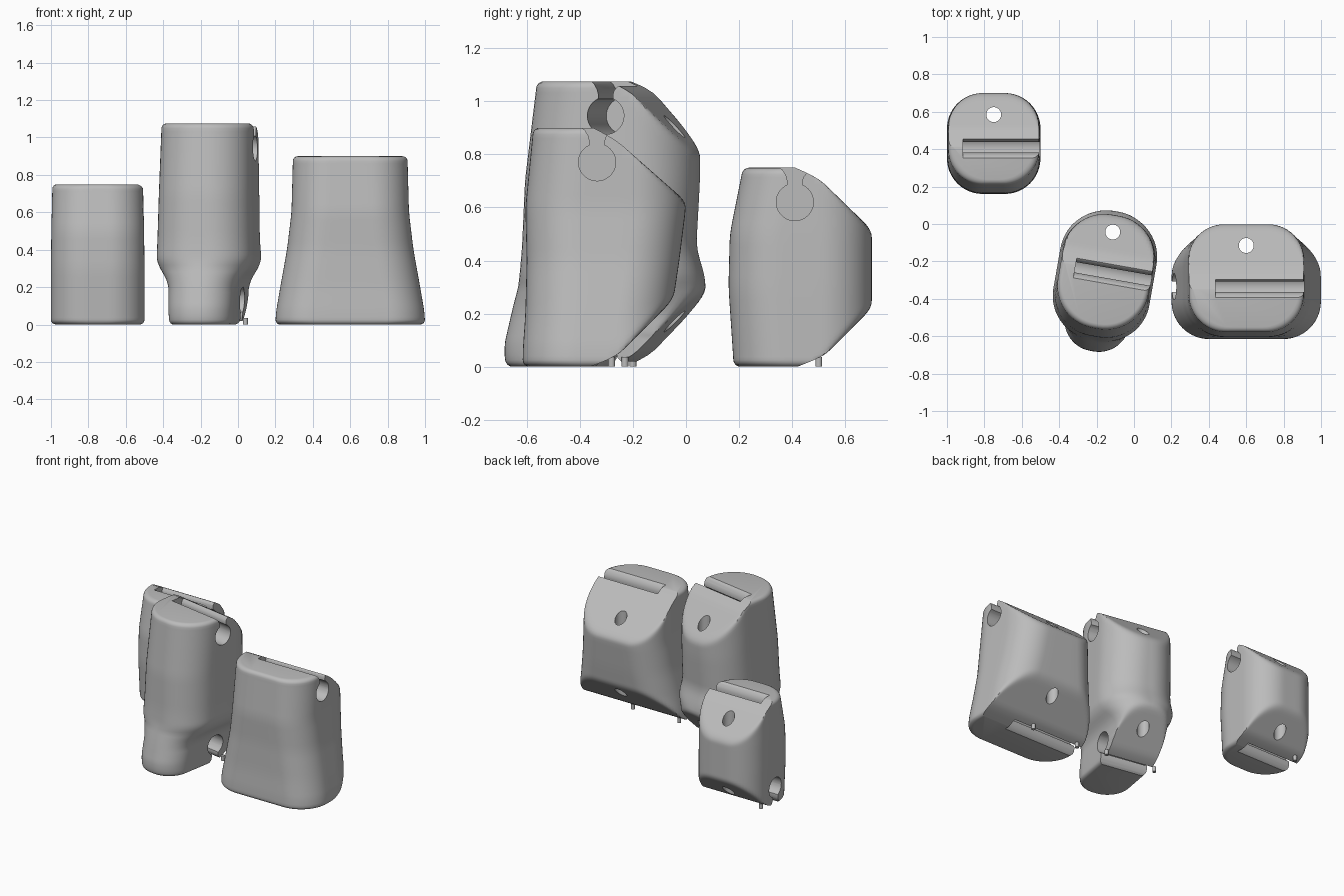
import bpy, bmesh
from math import sin, cos, pi, sqrt, radians
from mathutils import Matrix

if "Cube" in bpy.data.objects:
    bpy.data.objects.remove(bpy.data.objects["Cube"], do_unlink=True)

grey = bpy.data.materials.new("plain grey")
grey.use_nodes = True
grey.diffuse_color = (0.5, 0.5, 0.5, 1)
grey.node_tree.nodes["Principled BSDF"].inputs["Base Color"].default_value = (0.5, 0.5, 0.5, 1)


def make_object(name, bm):
    bmesh.ops.recalc_face_normals(bm, faces=bm.faces)
    mesh = bpy.data.meshes.new(name)
    bm.to_mesh(mesh)
    bm.free()
    mesh.materials.append(grey)
    obj = bpy.data.objects.new(name, mesh)
    bpy.context.collection.objects.link(obj)
    return obj


def interp(rows, z):
    """Values of a (z, half width, front, back) table at height z."""
    if z <= rows[0][0]:
        return rows[0][1:]
    for a, b in zip(rows, rows[1:]):
        if z <= b[0]:
            t = (z - a[0]) / (b[0] - a[0])
            return [u + (v - u) * t for u, v in zip(a[1:], b[1:])]
    return rows[-1][1:]


def soft_min(a, b, k=0.03):
    h = max(k - abs(a - b), 0) / k
    return min(a, b) - h * h * k / 4


def line(p, q):
    """Depth limit y(z) along the straight line p-q."""
    slope = (q[0] - p[0]) / (q[1] - p[1])
    return lambda z: p[0] + (z - p[1]) * slope


def section(hw, front, back, radius, count=72):
    """Rounded rectangle outline."""
    r = min(radius, hw - 0.01, (back - front) / 2 - 0.01)
    mid, hd = (front + back) / 2, (back - front) / 2
    pts = []
    per = count // 4
    for c, (sx, sy) in enumerate([(1, 1), (-1, 1), (-1, -1), (1, -1)]):
        cx, cy = sx * (hw - r), mid + sy * (hd - r)
        for i in range(per - 3):
            a = (c + i / (per - 4)) * pi / 2
            pts.append((cx + r * cos(a), cy + r * sin(a)))
        # extra points along the straight side that follows
        nx, ny = [(-1, 1), (-1, -1), (1, -1), (1, 1)][c]
        ex, ey = nx * (hw - r), mid + ny * (hd - r)
        a = (c + 1) * pi / 2
        for t in (0.25, 0.5, 0.75):
            pts.append((cx + (ex - cx) * t + r * cos(a), cy + (ey - cy) * t + r * sin(a)))
    return pts


def loft_body(name, rows, radius, upper, lower):
    """Loft of rounded sections, its back cut by sloped planes with soft edges."""
    top, edge = rows[-1][0], 0.025
    limits = [line(*pair) for pts in (upper, lower) for pair in zip(pts, pts[1:])]
    ends = [edge * (1 - cos(i * pi / 8)) for i in range(4)]
    n = 56
    heights = ends + [edge + (top - 2 * edge) * i / n for i in range(n + 1)] + [top - e for e in reversed(ends)]
    bm = bmesh.new()
    rings = []
    for z in heights:
        near = [interp(rows, z + d) for d in (-0.03, 0, 0.03)]
        hw, front, back = [sum(v) / 3 for v in zip(*near)]
        d = max(edge - min(z, top - z), 0)
        e = edge - sqrt(edge * edge - d * d)
        cap = limits[0](z)
        for lim in limits[1:]:
            cap = soft_min(cap, lim(z))
        rings.append([bm.verts.new((x, soft_min(y, cap), z))
                      for x, y in section(hw - e, front + e, back - e, radius)])
    for a, b in zip(rings, rings[1:]):
        for i in range(len(a)):
            j = (i + 1) % len(a)
            bm.faces.new((a[i], a[j], b[j], b[i]))
    bm.faces.new(rings[0][::-1])
    bm.faces.new(rings[-1])
    return make_object(name, bm)


def keyhole(center, flip, x0, x1):
    """Cutter for a hinge channel: round bore with a flared mouth."""
    r, gap = 0.07, radians(24)
    pts = [(-0.06, 0.3), (-0.06, 0.132), (-0.045, 0.12), (-0.033, 0.1), (-0.028, 0.08)]
    for i in range(33):
        a = pi / 2 + gap + (2 * pi - 2 * gap) * i / 32
        pts.append((r * cos(a), r * sin(a)))
    pts += [(0.028, 0.08), (0.032, 0.095), (0.045, 0.11), (0.06, 0.12), (0.06, 0.3)]
    bm = bmesh.new()
    rings = [[bm.verts.new((x, center[0] + y, center[1] + flip * z)) for y, z in pts] for x in (x0, x1)]
    for i in range(len(pts)):
        j = (i + 1) % len(pts)
        bm.faces.new((rings[0][i], rings[0][j], rings[1][j], rings[1][i]))
    bm.faces.new(rings[0][::-1])
    bm.faces.new(rings[1])
    return make_object("channel_cutter", bm)


def cylinder(name, x, y, z, radius, depth):
    bm = bmesh.new()
    bmesh.ops.create_cone(bm, cap_ends=True, segments=24, radius1=radius, radius2=radius,
                          depth=depth, matrix=Matrix.Translation((x, y, z)))
    return make_object(name, bm)


def smooth(obj, angle=35):
    bpy.ops.object.select_all(action='DESELECT')
    obj.select_set(True)
    bpy.context.view_layer.objects.active = obj
    bpy.ops.object.shade_smooth_by_angle(angle=radians(angle))


def segment(name, place, turn, rows, radius, upper, lower, hinge_y, bore_y, through=False):
    """Hollowed finger segment with two hinge channels and a cord bore."""
    body = loft_body(name, rows, radius, upper, lower)
    top = rows[-1][0]
    cutters = [keyhole((hinge_y, top - 0.13), 1, -0.165, 1),
               keyhole((hinge_y, 0.13), -1, -1, 1 if through else 0.165),
               cylinder("bore_cutter", 0, bore_y, top / 2, 0.04, top * 2)]
    bpy.context.view_layer.objects.active = body
    for cutter in cutters:
        cutter.hide_render = True
        mod = body.modifiers.new("cut", 'BOOLEAN')
        mod.operation, mod.solver, mod.object = 'DIFFERENCE', 'EXACT', cutter
        bpy.ops.object.modifier_apply(modifier=mod.name)
        bpy.data.objects.remove(cutter, do_unlink=True)
    smooth(body)
    body.location = (place[0], place[1], 0)
    body.rotation_euler.z = radians(turn)


# Short fingertip segment
segment("short_segment", (-0.75, 0.43), 0,
        [(0, 0.25, -0.25, 0.27), (0.3, 0.25, -0.27, 0.27), (0.5, 0.248, -0.265, 0.27), (0.75, 0.242, -0.215, 0.265)],
        0.19, [(-0.03, 0.755), (0.07, 0.71), (0.255, 0.53)], [(-0.01, 0), (0.09, 0.04), (0.27, 0.22)],
        -0.02, 0.155)

# Tall segment with a narrow knuckle at the foot
segment("tall_segment", (-0.15, -0.25), -10,
        [(0, 0.17, -0.43, 0.33), (0.07, 0.175, -0.44, 0.33), (0.22, 0.18, -0.405, 0.335), (0.33, 0.262, -0.375, 0.32),
         (0.45, 0.258, -0.365, 0.285), (0.7, 0.252, -0.355, 0.3), (1.075, 0.245, -0.31, 0.305)],
        0.23, [(-0.01, 1.08), (0.08, 1.04), (0.3, 0.81)], [(-0.01, 0), (0.08, 0.04), (0.3, 0.26)],
        -0.01, 0.21, True)

# Wide segment with a flared base
segment("wide_segment", (0.6, -0.3), 0,
        [(0, 0.4, -0.315, 0.245), (0.06, 0.398, -0.315, 0.245), (0.2, 0.374, -0.305, 0.245), (0.4, 0.338, -0.3, 0.275),
         (0.6, 0.314, -0.305, 0.3), (0.9, 0.306, -0.275, 0.3)],
        0.2, [(-0.06, 0.905), (0.03, 0.86), (0.28, 0.64)], [(-0.06, 0), (0.04, 0.04), (0.24, 0.24)],
        -0.035, 0.185)

# Small support pegs under the lower lips
for i, (x, y) in enumerate([(-0.95, 0.5), (-0.34, -0.2), (0.04, -0.23), (0.25, -0.28), (0.62, -0.28)]):
    smooth(cylinder("support_peg_%d" % (i + 1), x, y, 0.018, 0.013, 0.036))
